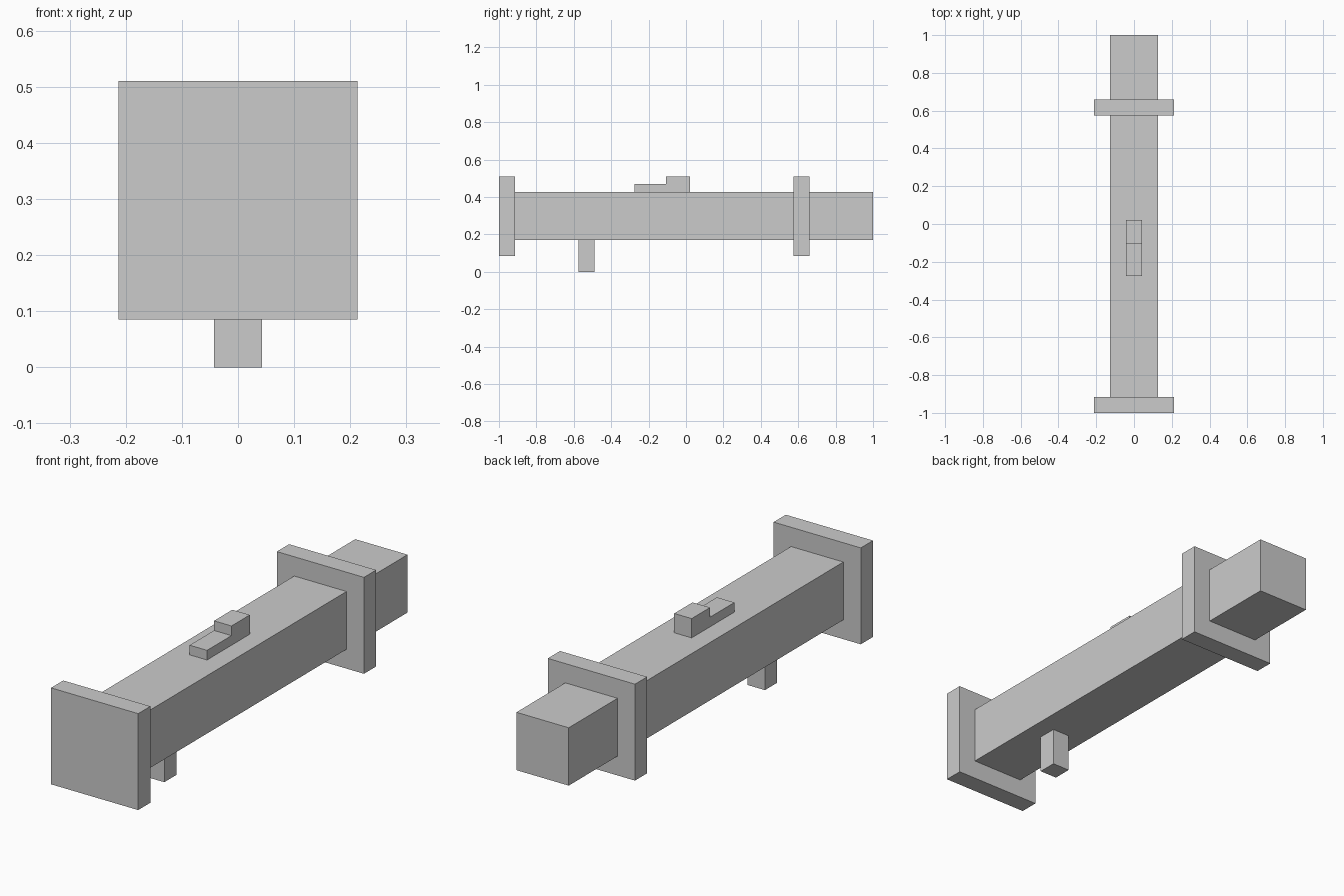
import bpy
import bmesh

if "Cube" in bpy.data.objects:
    bpy.data.objects.remove(bpy.data.objects["Cube"])

U = 2 / 47          # grid unit: the model is 47 units long
Y0 = -1.0           # front end


def extrude_profile(name, profile, half_width):
    """Extrude a (y, z) side profile, in grid units, symmetrically across x."""
    bm = bmesh.new()
    face = bm.faces.new([bm.verts.new((-half_width * U, Y0 + y * U, z * U))
                         for y, z in profile])
    result = bmesh.ops.extrude_face_region(bm, geom=[face])
    moved = [v for v in result["geom"] if isinstance(v, bmesh.types.BMVert)]
    bmesh.ops.translate(bm, verts=moved, vec=(2 * half_width * U, 0, 0))
    bmesh.ops.recalc_face_normals(bm, faces=bm.faces)
    mesh = bpy.data.meshes.new(name)
    bm.to_mesh(mesh)
    bm.free()
    obj = bpy.data.objects.new(name, mesh)
    bpy.context.collection.objects.link(obj)
    return obj


def box(name, half_width, y1, y2, z1, z2):
    return extrude_profile(name, [(y1, z1), (y2, z1), (y2, z2), (y1, z2)],
                           half_width)


# Long square body, running from the front plate out past the rear collar
box("body", 3, 2, 47, 4, 10)

# Square plates: front end cap and rear collar
for name, y in (("front_plate", 0), ("rear_collar", 37)):
    box(name, 5, y, y + 2, 2, 12)

# Small peg under the body
box("bottom_peg", 1, 10, 12, 0, 4)

# Stepped block on top
extrude_profile("stepped_top_block",
                [(17, 10), (24, 10), (24, 12), (21, 12), (21, 11), (17, 11)], 1)
